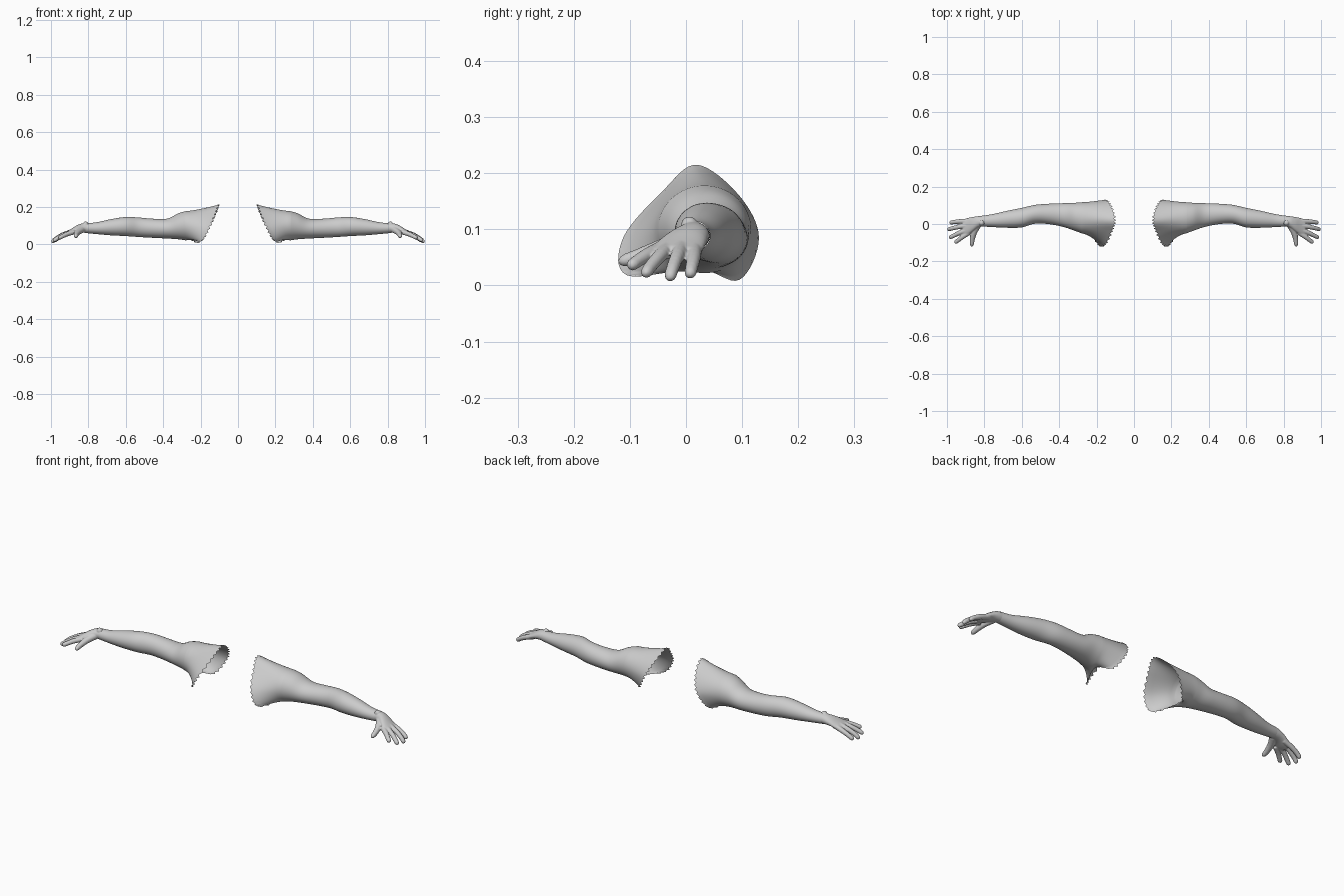
import bpy, bmesh, math
from mathutils import Vector

if "Cube" in bpy.data.objects:
    bpy.data.objects.remove(bpy.data.objects["Cube"])

skin = bpy.data.materials.new("light_grey")
skin.diffuse_color = (0.6, 0.6, 0.6, 1)
skin.use_nodes = True
skin.node_tree.nodes["Principled BSDF"].inputs["Base Color"].default_value = skin.diffuse_color


def spline(pts, u, closed=False):
    """Catmull-Rom point at parameter u (one unit per control point)."""
    n = len(pts)
    i = int(math.floor(u))
    if not closed:
        i = min(i, n - 2)
    t = u - i
    pick = (lambda k: Vector(pts[k % n])) if closed else (lambda k: Vector(pts[max(0, min(n - 1, k))]))
    a, b, c, d = (pick(i + k) for k in (-1, 0, 1, 2))
    return 0.5 * (2 * b + (c - a) * t + (2 * a - 5 * b + 4 * c - d) * t * t
                  + (3 * b - a - 3 * c + d) * t ** 3)


def loft(bm, rings, caps=False):
    """Skin a list of rings of points with quads."""
    vs = [[bm.verts.new(p) for p in r] for r in rings]
    n = len(vs[0])
    for r, s in zip(vs, vs[1:]):
        for i in range(n):
            bm.faces.new((r[i], r[(i + 1) % n], s[(i + 1) % n], s[i]))
    if caps:
        bm.faces.new(vs[0][::-1])
        bm.faces.new(vs[-1])


def oval(sec, n):
    """Oval ring across x from (x, centre y, centre z, radius y, radius z)."""
    x, cy, cz, ry, rz = sec
    return [Vector((x, cy + ry * math.cos(2 * math.pi * i / n),
                    cz + rz * math.sin(2 * math.pi * i / n))) for i in range(n)]


def finger(bm, path, r0, r1):
    """Tapered tube with a rounded tip along a smooth path."""
    steps, n, rings = 12, 12, []
    pts = [spline(path, (len(path) - 1) * k / steps) for k in range(steps + 1)]
    for k, p in enumerate(pts):
        d = (pts[min(k + 1, steps)] - pts[max(k - 1, 0)]).normalized()
        side = d.cross(Vector((0, 0, 1))).normalized()
        up = side.cross(d)
        r = r0 + (r1 - r0) * k / steps
        r *= {steps - 1: 0.85, steps: 0.4}.get(k, 1)
        rings.append([p + r * (side * math.cos(2 * math.pi * i / n) + up * math.sin(2 * math.pi * i / n))
                      for i in range(n)])
    loft(bm, rings, True)


def finish(bm, name, recalc=True):
    if recalc:
        bmesh.ops.recalc_face_normals(bm, faces=bm.faces)
    me = bpy.data.meshes.new(name)
    bm.to_mesh(me)
    bm.free()
    me.materials.append(skin)
    for p in me.polygons:
        p.use_smooth = True
    ob = bpy.data.objects.new(name, me)
    bpy.context.collection.objects.link(ob)
    return ob


def mirror(ob):
    m = ob.modifiers.new("mirror", 'MIRROR')
    m.use_mirror_merge = False


# Arm: oval sections from shoulder to wrist
N = 64
ARM = [(.28, .033, .100, .083, .078), (.32, .039, .097, .074, .069), (.38, .048, .085, .063, .053),
       (.46, .054, .087, .054, .051), (.53, .052, .092, .050, .052), (.60, .034, .096, .052, .051),
       (.68, .025, .092, .045, .043), (.76, .018, .087, .034, .031), (.82, .015, .088, .028, .026)]
# Torn shoulder opening, from the back over the top, front and armpit
RIM = [(.15, .130, .085), (.115, .095, .160), (.095, .02, .215), (.112, -.04, .170),
       (.148, -.112, .085), (.19, -.105, .018), (.245, .02, .030), (.20, .095, .010)]
body = [oval(spline(ARM, 8 * k / 40), N) for k in range(41)]
rim = [spline(RIM, 8 * i / N, True) for i in range(N)]
rings = []
for k in range(8, 0, -1):
    t = k / 8
    ring = []
    for i in range(N):
        a, b = body[0][i], rim[i]
        p = a.lerp(b, t ** 1.35)
        p.x = a.x + (b.x - a.x) * t
        if k == 8 and i % 2:          # jagged edge
            p.x += .012
        ring.append(p)
    rings.append(ring)
bm = bmesh.new()
loft(bm, rings + body)
arm = finish(bm, "arms")
mirror(arm)

# Hand: palm, wrist bone, four fingers and thumb fused together
bm = bmesh.new()
PALM = [(.785, .016, .088, .027, .024), (.83, .012, .088, .030, .025), (.86, .000, .081, .038, .022),
        (.89, -.013, .068, .045, .017), (.915, -.020, .058, .044, .012)]
loft(bm, [oval(spline(PALM, 4 * k / 16), 32) for k in range(17)], True)
s = bmesh.ops.create_uvsphere(bm, u_segments=16, v_segments=10, radius=.015)
bmesh.ops.translate(bm, verts=s["verts"], vec=(.815, .006, .108))
FINGERS = [[(.88, .016, .068), (.93, .014, .050), (.965, .010, .032), (.985, .006, .016)],
           [(.88, -.006, .072), (.935, -.015, .053), (.975, -.024, .030), (.995, -.030, .010)],
           [(.88, -.028, .070), (.93, -.046, .053), (.965, -.063, .034), (.988, -.074, .018)],
           [(.88, -.045, .066), (.915, -.068, .055), (.94, -.087, .043), (.958, -.101, .033)]]
for f in FINGERS:
    finger(bm, f, .0135, .0105)
finger(bm, [(.835, -.005, .080), (.855, -.045, .066), (.865, -.085, .052), (.867, -.120, .041)], .019, .0105)
hand = finish(bm, "hands")
r = hand.modifiers.new("fuse", 'REMESH')
r.mode = 'VOXEL'
r.voxel_size = .003
r.use_smooth_shade = True
sm = hand.modifiers.new("soften", 'SMOOTH')
sm.factor = .5
sm.iterations = 4
mirror(hand)
